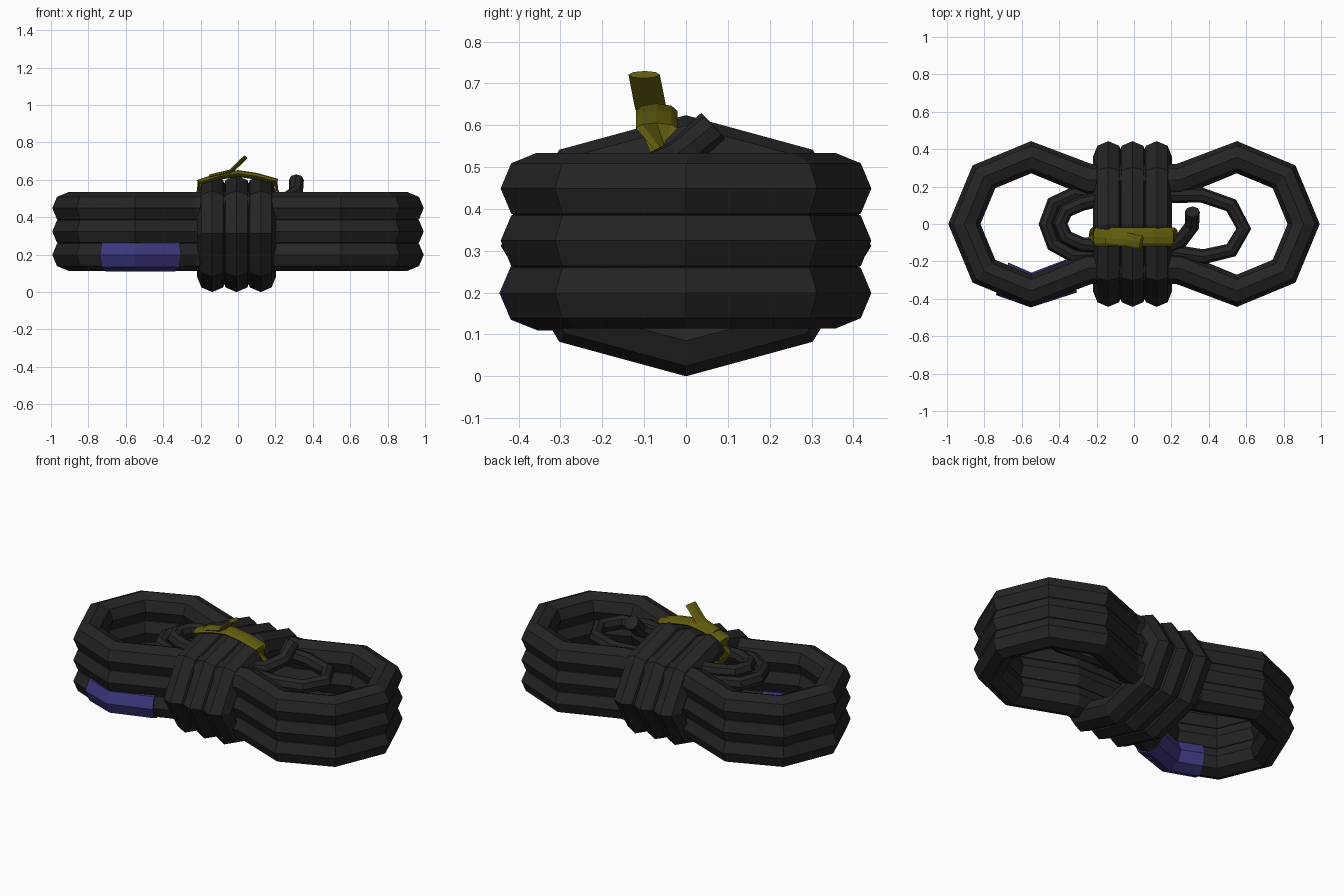
import bpy, bmesh, math
from mathutils import Vector

if "Cube" in bpy.data.objects:
    bpy.data.objects.remove(bpy.data.objects["Cube"])


def material(name, rgb):
    m = bpy.data.materials.new(name)
    m.diffuse_color = (*rgb, 1)
    m.use_nodes = True
    m.node_tree.nodes["Principled BSDF"].inputs["Base Color"].default_value = m.diffuse_color
    return m


BLACK = material("black rope", (0.018, 0.018, 0.018))
OLIVE = material("olive strap", (0.12, 0.108, 0.004))
BLUE = material("blue tape", (0.045, 0.04, 0.21))


def sweep(name, path, r_side, r_up, mat, up=(0, 0, 1), closed=False, sides=8):
    """Low-poly tube along a path; the section keeps the given up direction."""
    pts = [Vector(p) for p in path]
    n = len(pts)
    up = Vector(up)
    bm = bmesh.new()
    rings = []
    for i, p in enumerate(pts):
        if closed:
            a, b = pts[i - 1], pts[(i + 1) % n]
            t = (p - a).normalized() + (b - p).normalized()
        else:
            t = Vector()
            if i > 0:
                t += (p - pts[i - 1]).normalized()
            if i < n - 1:
                t += (pts[i + 1] - p).normalized()
        t.normalize()
        side = t.cross(up).normalized()
        top = side.cross(t)
        ring = []
        for k in range(sides):
            ang = math.tau * k / sides
            ring.append(bm.verts.new(p + side * r_side * math.cos(ang) + top * r_up * math.sin(ang)))
        rings.append(ring)
    for i in range(n if closed else n - 1):
        A, B = rings[i], rings[(i + 1) % n]
        for k in range(sides):
            j = (k + 1) % sides
            bm.faces.new((A[k], A[j], B[j], B[k]))
    if not closed:
        bm.faces.new(rings[0])
        bm.faces.new(rings[-1])
    bmesh.ops.recalc_face_normals(bm, faces=bm.faces)
    me = bpy.data.meshes.new(name)
    bm.to_mesh(me)
    bm.free()
    me.materials.append(mat)
    ob = bpy.data.objects.new(name, me)
    bpy.context.collection.objects.link(ob)
    return ob


# three stacked rope coils, pinched at the waist
R = 0.357
D = R * math.sqrt(0.5)
quarter = [(0.55 + R, 0), (0.55 + D, D), (0.55, R), (0.24, 0.235)]
half = quarter + [(-x, y) for x, y in reversed(quarter)]
outline = half + [(x, -y) for x, y in reversed(half[1:-1])]
for i in range(3):
    z = 0.2 + 0.125 * i
    sweep(f"main_coil_{i + 1}", [(x, y, z) for x, y in outline], 0.086, 0.085, BLACK, closed=True)

# three turns wrapped around the waist
for i in range(3):
    ring = [(-0.138 + 0.13 * i, 0.358 * math.cos(math.tau * k / 8),
             0.313 + 0.227 * math.sin(math.tau * k / 8)) for k in range(8)]
    sweep(f"waist_wrap_{i + 1}", ring, 0.085, 0.082, BLACK, up=(1, 0, 0), closed=True)

# thin inner coil: left outer loop, right loop, left inner loop, raised tail
sweep("inner_coil", [
    (0, 0.15, 0.44), (-0.2, 0.15, 0.44), (-0.32, 0.16, 0.45), (-0.43, 0.11, 0.45),
    (-0.47, 0.0, 0.45), (-0.43, -0.11, 0.45), (-0.32, -0.17, 0.46), (-0.15, -0.16, 0.46),
    (0.15, -0.14, 0.46), (0.37, -0.175, 0.47), (0.52, -0.14, 0.47), (0.587, -0.025, 0.47),
    (0.52, 0.1, 0.47), (0.36, 0.155, 0.47), (0.15, 0.15, 0.48), (-0.15, 0.14, 0.49),
    (-0.28, 0.11, 0.49), (-0.365, 0.07, 0.49), (-0.395, 0.0, 0.49), (-0.365, -0.07, 0.49),
    (-0.28, -0.11, 0.49), (-0.1, -0.12, 0.48), (0.15, -0.13, 0.48), (0.25, -0.09, 0.49),
    (0.31, -0.01, 0.53), (0.312, 0.065, 0.6)], 0.04, 0.042, BLACK)

# strap tied over the top of the wrap, with its loose end
sweep("tie_strap", [(x, -0.07, z) for x, z in (
    (-0.225, 0.5), (-0.205, 0.588), (-0.1, 0.62), (0, 0.635), (0.1, 0.62), (0.2, 0.594),
    (0.22, 0.5), (0.16, 0.43), (-0.16, 0.43))], 0.05, 0.018, OLIVE, up=(0, 0.0, 1), closed=True)
sweep("strap_tail", [(-0.15, -0.075, 0.618), (-0.04, -0.085, 0.645), (0.04, -0.1, 0.722)],
      0.038, 0.012, OLIVE)

# tape sleeve on the lowest coil
sweep("tape_sleeve", [(-0.705, -0.293, 0.2), (-0.55, -0.353, 0.2), (-0.335, -0.278, 0.2)],
      0.093, 0.09, BLUE)
low = min((o.matrix_world @ v.co).z for o in bpy.data.objects for v in o.data.vertices)
for o in bpy.data.objects:
    o.location.z -= low
